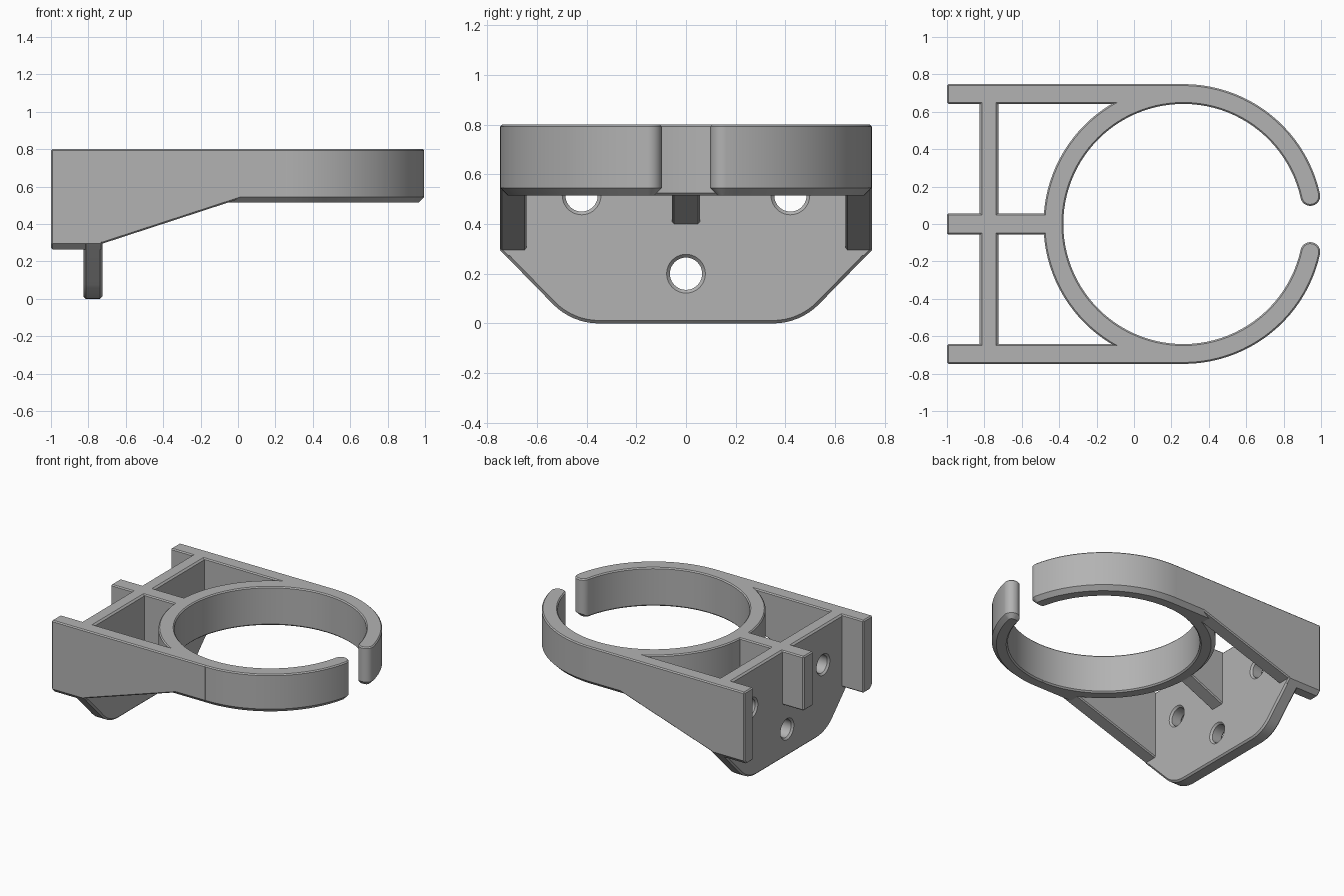
import bpy, bmesh
from math import sin, cos, radians, asin, pi

if "Cube" in bpy.data.objects:
    bpy.data.objects.remove(bpy.data.objects["Cube"], do_unlink=True)

TOP, BASE = 0.8, 0.515          # ring height range
HALF, INNER = 0.748, 0.642      # outer and inner radius, also the side wall faces
CX = 0.264                      # ring centre
PLATE_BACK, PLATE_FRONT = -0.826, -0.725
CHAMFER, EDGE = 0.03, 0.008

grey = bpy.data.materials.new("plain grey")
grey.use_nodes = True
colour = (0.45, 0.45, 0.45, 1)
grey.diffuse_color = colour
grey.node_tree.nodes["Principled BSDF"].inputs["Base Color"].default_value = colour


def finish(name, bm):
    bmesh.ops.recalc_face_normals(bm, faces=bm.faces)
    mesh = bpy.data.meshes.new(name)
    bm.to_mesh(mesh)
    bm.free()
    obj = bpy.data.objects.new(name, mesh)
    bpy.context.collection.objects.link(obj)
    mesh.materials.append(grey)
    return obj


def prism(name, profile, axis, start, end, bevel=EDGE):
    """Extrude a profile along x (points are y, z) or along y (points are x, z)."""
    bm = bmesh.new()
    place = (lambda p, d: (d, p[0], p[1])) if axis == "x" else (lambda p, d: (p[0], d, p[1]))
    rings = [[bm.verts.new(place(p, d)) for p in profile] for d in (start, end)]
    for ring in rings:
        bm.faces.new(ring)
    n = len(profile)
    for i in range(n):
        j = (i + 1) % n
        bm.faces.new((rings[0][i], rings[0][j], rings[1][j], rings[1][i]))
    obj = finish(name, bm)
    mod = obj.modifiers.new("edges", "BEVEL")
    mod.width, mod.segments = bevel, 1
    mod.limit_method, mod.angle_limit = "ANGLE", radians(60)
    return obj


def smooth(obj):
    bpy.ops.object.select_all(action="DESELECT")
    obj.select_set(True)
    bpy.context.view_layer.objects.active = obj
    bpy.ops.object.shade_smooth_by_angle(angle=radians(25))


# Open clip ring: spine stations of (angle, push along tangent, half width share)
def clip_ring():
    spine, half = (HALF + INNER) / 2, (HALF - INNER) / 2
    tip = asin(0.15 / spine)
    caps = [radians(9 * k) for k in range(1, 10)]
    stations = [(tip, -half * cos(c), sin(c)) for c in caps]
    steps = 96
    stations += [(tip + (2 * pi - 2 * tip) * k / steps, 0, 1) for k in range(steps + 1)]
    stations += [(2 * pi - tip, half * cos(c), sin(c)) for c in reversed(caps)]

    def outline(side, inset):
        # the foot chamfer is wide outside and at the tips, thin inside
        points = []
        for a, push, share in stations:
            w = half - inset(side, share)
            r = spine + side * w * share
            t = push * w / half
            points.append((CX + r * cos(a) - t * sin(a), r * sin(a) + t * cos(a)))
        return points

    def foot(side, share):
        return CHAMFER if side > 0 else CHAMFER + (0.01 - CHAMFER) * share ** 4

    def none(side, share):
        return 0

    def rim(side, share):
        return EDGE

    bm = bmesh.new()
    levels = []
    for inset, height in ((foot, lambda s, w: BASE), (none, lambda s, w: BASE + foot(s, w)),
                          (none, lambda s, w: TOP - EDGE), (rim, lambda s, w: TOP)):
        sides = []
        for side in (1, -1):
            sides.append([bm.verts.new((x, y, height(side, st[2])))
                          for (x, y), st in zip(outline(side, inset), stations)])
        levels.append(sides)
    count = len(stations)
    for left, right in (levels[0], levels[-1]):
        for k in range(count - 1):
            bm.faces.new((left[k], left[k + 1], right[k + 1], right[k]))
    loops = [left + right[::-1] for left, right in levels]
    for low, high in zip(loops, loops[1:]):
        for k in range(len(low)):
            j = (k + 1) % len(low)
            bm.faces.new((low[k], low[j], high[j], high[k]))
    smooth(finish("clip_ring", bm))


clip_ring()


# Side walls: chamfered rear post, sloped web and chamfered blend into the ring
def chamfered(side, bottom):
    return [(side * INNER, TOP), (side * HALF, TOP), (side * HALF, bottom + CHAMFER),
            (side * (HALF - CHAMFER), bottom), (side * INNER, bottom)]


web = [(PLATE_BACK + 0.02, TOP), (CX, TOP), (CX, BASE + CHAMFER), (0.04, BASE + CHAMFER),
       (PLATE_FRONT, 0.295), (PLATE_BACK + 0.02, 0.295)]
for side, label in ((1, "back"), (-1, "front")):
    prism(label + "_wall_post", chamfered(side, 0.265), "x", -1, PLATE_FRONT)
    prism(label + "_wall_web", web, "y", side * INNER, side * HALF)
    prism(label + "_wall_blend", chamfered(side, BASE), "x", -0.2, CX)

# Centre rib: rear fin, and a sloped gusset up to the ring
RIB = 0.056
fin = [(-1, TOP), (PLATE_FRONT - 0.03, TOP), (PLATE_FRONT - 0.03, 0.4), (-1, 0.4)]
gusset = [(PLATE_BACK + 0.03, TOP), (-0.42, TOP), (-0.42, BASE + 0.02), (-0.47, BASE),
          (PLATE_FRONT, 0.4), (PLATE_BACK + 0.03, 0.4)]
prism("rear_fin", fin, "y", -RIB, RIB)
prism("rib_gusset", gusset, "y", -RIB, RIB)

# Mounting plate with rounded lower corners
R = 0.26
corner = [radians(45 * k / 8) for k in range(9)]
arc = [(0.35 + R * sin(a), R - R * cos(a)) for a in corner]
half_plate = arc + [(HALF, 0.295), (HALF, TOP)]
outline = half_plate + [(-y, z) for y, z in reversed(half_plate)]
plate = prism("mounting_plate", outline, "x", PLATE_BACK, PLATE_FRONT, 0.012)


# Screw holes with a small countersink on both faces
def hole_cutter(y, z):
    bm = bmesh.new()
    r, sink, over = 0.065, 0.013, 0.02
    shape = [(PLATE_BACK - over, r + sink + over), (PLATE_BACK + sink, r),
             (PLATE_FRONT - sink, r), (PLATE_FRONT + over, r + sink + over)]
    n = 40
    loops = [[bm.verts.new((x, y + q * cos(2 * pi * k / n), z + q * sin(2 * pi * k / n)))
              for k in range(n)] for x, q in shape]
    for a, b in zip(loops, loops[1:]):
        for k in range(n):
            bm.faces.new((a[k], a[(k + 1) % n], b[(k + 1) % n], b[k]))
    bm.faces.new(loops[0])
    bm.faces.new(loops[-1])
    return finish("hole_cutter", bm)


for y, z in ((0, 0.2), (0.42, 0.515), (-0.42, 0.515)):
    cutter = hole_cutter(y, z)
    cutter.hide_render = True
    mod = plate.modifiers.new("hole", "BOOLEAN")
    mod.object, mod.operation, mod.solver = cutter, "DIFFERENCE", "EXACT"
    bpy.context.view_layer.objects.active = plate
    for m in list(plate.modifiers):
        bpy.ops.object.modifier_apply(modifier=m.name)
    bpy.data.objects.remove(cutter, do_unlink=True)
smooth(plate)
